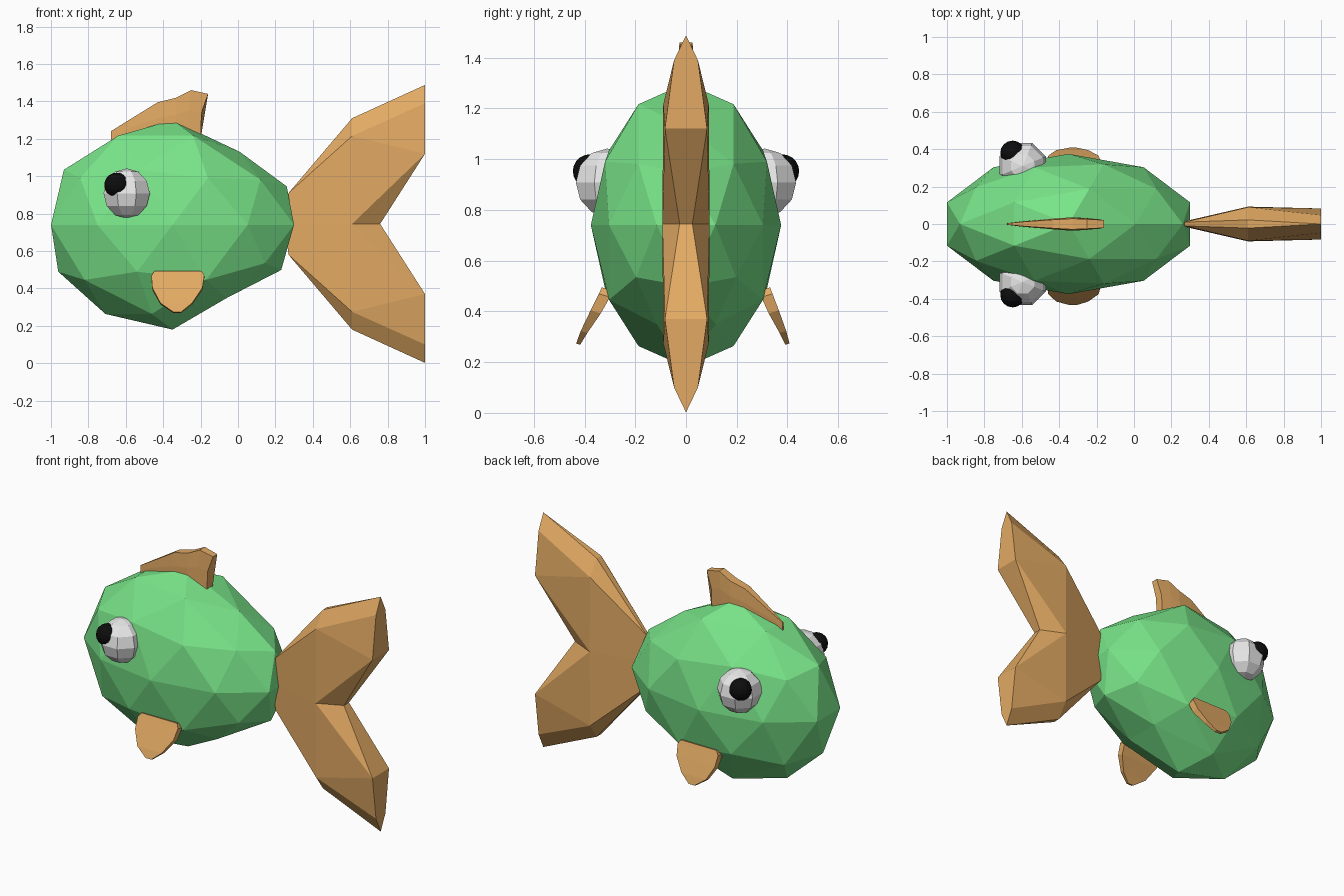
import bpy, bmesh, math
from mathutils import Matrix, Vector

cube = bpy.data.objects.get("Cube")
if cube:
    bpy.data.objects.remove(cube, do_unlink=True)


def material(name, rgb):
    m = bpy.data.materials.new(name)
    m.diffuse_color = (*rgb, 1)
    m.use_nodes = True
    m.node_tree.nodes["Principled BSDF"].inputs["Base Color"].default_value = (*rgb, 1)
    return m


GREEN = material("body green", (0.19, 0.78, 0.25))
TAN = material("fin tan", (0.76, 0.40, 0.125))
WHITE = material("eye white", (0.8, 0.8, 0.8))
BLACK = material("pupil black", (0.004, 0.004, 0.004))


def finish(bm, name, mat, location=(0, 0, 0)):
    bmesh.ops.recalc_face_normals(bm, faces=bm.faces[:])
    mesh = bpy.data.meshes.new(name)
    bm.to_mesh(mesh)
    bm.free()
    mesh.materials.append(mat)
    ob = bpy.data.objects.new(name, mesh)
    ob.location = location
    bpy.context.collection.objects.link(ob)
    return ob


def loft(bm, rings):
    """Skin a row of equal closed rings and cap both ends."""
    rows = [[bm.verts.new(p) for p in ring] for ring in rings]
    n = len(rows[0])
    for a, b in zip(rows, rows[1:]):
        for i in range(n):
            j = (i + 1) % n
            bm.faces.new((a[i], a[j], b[j], b[i]))
    bm.faces.new(rows[0])
    bm.faces.new(rows[-1])


# Body: faceted ellipsoid, flatter towards the tail
bm = bmesh.new()
bmesh.ops.create_icosphere(bm, subdivisions=2, radius=1)
for v in bm.verts:
    if v.co.x > 0.35:
        v.co.z *= 0.82
    v.co = Vector((v.co.x * 0.683, v.co.y * 0.375, v.co.z * 0.56))
finish(bm, "body", GREEN, (-0.35, 0, 0.74))

# Tail: one quarter, mirrored up/down and side to side
P = {
    "root": (0.25, 0.01, 0), "root_c": (0.25, 0, 0),
    "root_top": (0.27, 0.01, 0.165), "root_top_c": (0.27, 0, 0.165),
    "mid": (0.61, 0.093, 0), "mid_up": (0.61, 0.09, 0.47),
    "mid_top": (0.61, 0.022, 0.565), "mid_top_c": (0.61, 0, 0.565),
    "notch": (0.76, 0.025, 0), "notch_c": (0.76, 0, 0),
    "end_low": (1.0, 0.083, 0.375), "end_low_c": (1.0, 0, 0.375),
    "end_mid": (1.0, 0.047, 0.645), "tip": (1.0, 0, 0.743),
}
FACES = [
    "root root_top mid_up mid", "root_top mid_top mid_up",
    "mid notch end_low", "mid end_low mid_up", "mid_up end_low end_mid",
    "mid_up end_mid tip mid_top", "root_top root_top_c mid_top_c mid_top",
    "mid_top mid_top_c tip", "end_low end_low_c tip end_mid",
    "end_low notch notch_c end_low_c", "root root_c root_top_c root_top",
]
bm = bmesh.new()
tail_verts = {k: bm.verts.new(p) for k, p in P.items()}
for f in FACES:
    bm.faces.new([tail_verts[k] for k in f.split()])
for axis in "ZY":
    bmesh.ops.mirror(bm, geom=bm.verts[:] + bm.edges[:] + bm.faces[:],
                     axis=axis, merge_dist=0.0005)
bmesh.ops.remove_doubles(bm, verts=bm.verts[:], dist=0.0005)
finish(bm, "tail_fin", TAN, (0, 0, 0.745))

# Dorsal fin: (top x, top z, middle x, middle z, base x, base z, half width)
stations = [
    (-0.68, 1.24, -0.68, 1.21, -0.68, 1.17, 0.004),
    (-0.60, 1.29, -0.60, 1.25, -0.60, 1.16, 0.014),
    (-0.43, 1.395, -0.43, 1.31, -0.43, 1.20, 0.029),
    (-0.33, 1.42, -0.33, 1.33, -0.33, 1.20, 0.036),
    (-0.25, 1.46, -0.265, 1.35, -0.26, 1.20, 0.032),
    (-0.16, 1.44, -0.195, 1.34, -0.20, 1.20, 0.026),
]
bm = bmesh.new()
loft(bm, [[(tx, -w * 0.8, tz), (mx, -w, mz), (bx, -w, bz),
           (bx, w, bz), (mx, w, mz), (tx, w * 0.8, tz)]
          for tx, tz, mx, mz, bx, bz, w in stations])
finish(bm, "dorsal_fin", TAN)

# Side fins: drooping paddles, (z, front x, back x, spread 0..1, half thickness)
paddle = [
    (0.49, -0.445, -0.195, 0.0, 0.022),
    (0.465, -0.463, -0.180, 0.1, 0.022),
    (0.40, -0.458, -0.190, 0.4, 0.02),
    (0.32, -0.415, -0.245, 0.8, 0.013),
    (0.272, -0.345, -0.305, 1.0, 0.008),
]
for side, name, reach in ((1, "left_side_fin", 0.40), (-1, "right_side_fin", 0.425)):
    bm = bmesh.new()
    rings = []
    for z, x0, x1, s, t in paddle:
        y = 0.31 + (reach - 0.31) * s
        rings.append([(x0, side * (y - t), z - t * 0.4), (x1, side * (y - t), z - t * 0.4),
                      (x1, side * (y + t), z + t * 0.2), (x0, side * (y + t), z + t * 0.2)])
    loft(bm, rings)
    finish(bm, name, TAN)

# Eyes and pupils
for side, name in ((1, "left"), (-1, "right")):
    bm = bmesh.new()
    bmesh.ops.create_uvsphere(bm, u_segments=8, v_segments=6, radius=0.134,
                              matrix=Matrix.Rotation(math.pi / 8, 4, "Z"))
    finish(bm, name + "_eye", WHITE, (-0.595, side * 0.31, 0.908))
    bm = bmesh.new()
    bmesh.ops.create_uvsphere(bm, u_segments=16, v_segments=10, radius=0.066)
    finish(bm, name + "_pupil", BLACK, (-0.649, side * 0.38, 0.953))
